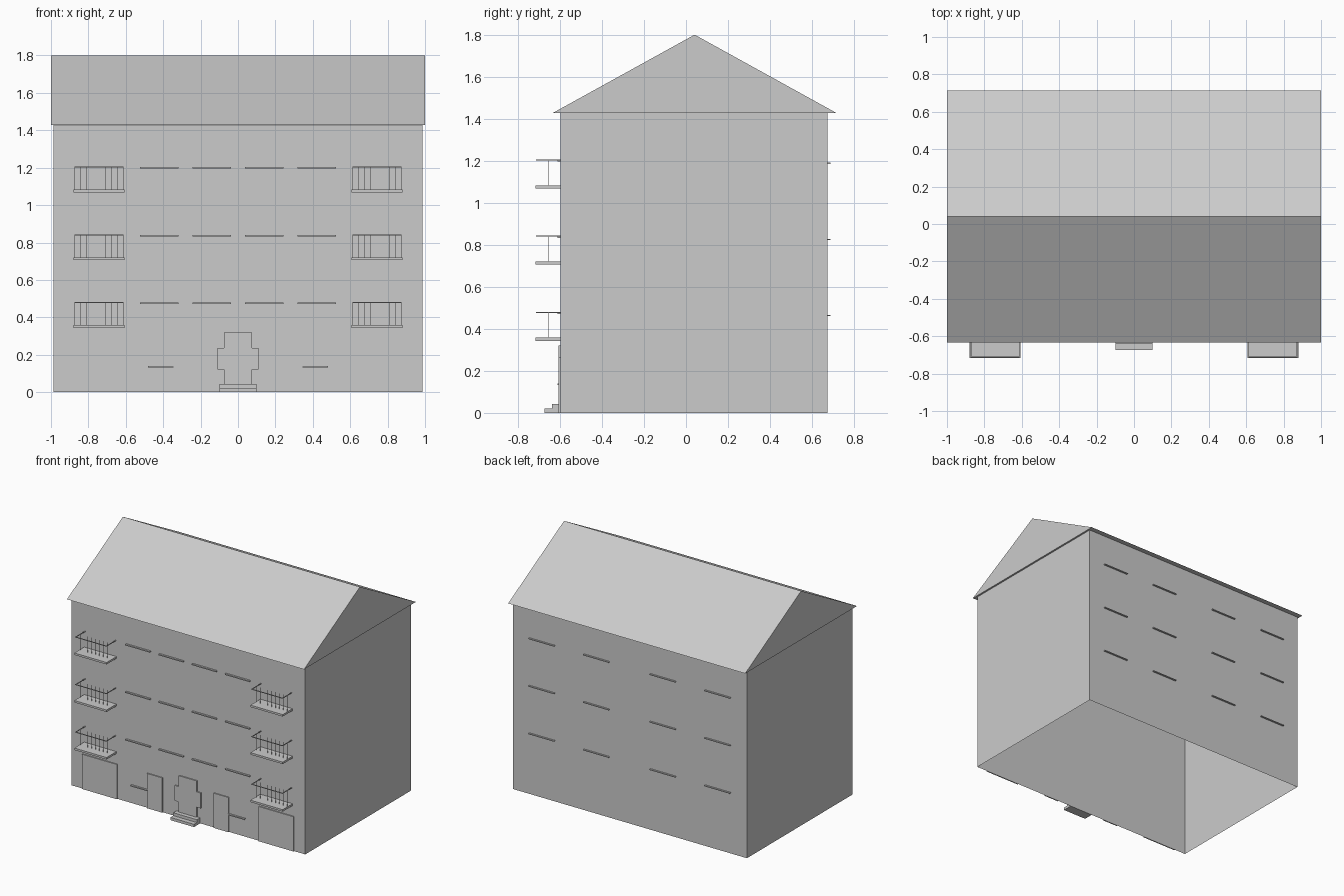
import bpy, bmesh

if "Cube" in bpy.data.objects:
    bpy.data.objects.remove(bpy.data.objects["Cube"])


def make(name, bm):
    bmesh.ops.recalc_face_normals(bm, faces=bm.faces)
    me = bpy.data.meshes.new(name)
    bm.to_mesh(me)
    bm.free()
    ob = bpy.data.objects.new(name, me)
    bpy.context.collection.objects.link(ob)
    return ob


def add_box(bm, x0, x1, y0, y1, z0, z1):
    vs = bmesh.ops.create_cube(bm, size=1)['verts']
    for v in vs:
        v.co = (x1 if v.co.x > 0 else x0, y1 if v.co.y > 0 else y0, z1 if v.co.z > 0 else z0)


def boxes(name, *specs):
    bm = bmesh.new()
    for s in specs:
        add_box(bm, *s)
    return make(name, bm)


def prism(name, pts, offset):
    bm = bmesh.new()
    f = bm.faces.new([bm.verts.new(p) for p in pts])
    ext = bmesh.ops.extrude_face_region(bm, geom=[f])['geom']
    bmesh.ops.translate(bm, vec=offset, verts=[g for g in ext if isinstance(g, bmesh.types.BMVert)])
    return make(name, bm)


FRONT, BACK, EAVE = -0.598, 0.674, 1.428

# main block: four walls, open at the bottom and under the roof
bm = bmesh.new()
add_box(bm, -0.986, 0.986, FRONT, BACK, 0, EAVE)
bm.normal_update()
caps = [f for f in bm.faces if abs(f.normal.z) > 0.9]
bmesh.ops.delete(bm, geom=caps, context='FACES_ONLY')
make("walls", bm)

# gabled roof
prism("roof", [(-1, -0.633, EAVE), (-1, 0.715, EAVE), (-1, 0.041, 1.8)], (2, 0, 0))

# window sills, front and back
for i in range(3):
    z = 0.475 + i * 0.3625
    for x in (-0.42, -0.14, 0.14, 0.42):
        boxes("front_sill", (x - 0.103, x + 0.103, FRONT - 0.014, FRONT, z - 0.004, z + 0.004))
    z -= 0.012
    for x in (-0.742, -0.28, 0.28, 0.742):
        boxes("back_sill", (x - 0.108, x + 0.108, BACK, BACK + 0.013, z - 0.003, z + 0.003))

for s in (-1, 1):
    # ground floor sills and raised door panels
    boxes("low_sill", (s * 0.41 - 0.07, s * 0.41 + 0.07, FRONT - 0.014, FRONT, 0.133, 0.141))
    boxes("garage_door", (s * 0.745 - 0.147, s * 0.745 + 0.147, FRONT - 0.008, FRONT, 0, 0.265))
    boxes("side_panel", (s * 0.28 - 0.064, s * 0.28 + 0.064, FRONT - 0.008, FRONT, 0, 0.265))

    # balconies: slab, U-shaped handrail, row of flat balusters
    for i in range(3):
        z = 0.343 + i * 0.3625
        cx = s * 0.743
        boxes("balcony_slab", (cx - 0.136, cx + 0.136, -0.717, FRONT, z, z + 0.015))
        t = z + 0.138
        a, b = cx - 0.132, cx + 0.132
        boxes("balcony_rail",
              (a, b, -0.713, -0.708, t - 0.005, t),
              (a, a + 0.005, -0.708, FRONT, t - 0.005, t),
              (b - 0.005, b, -0.708, FRONT, t - 0.005, t))
        xs = [a + 0.002 + k * 0.26 / 8 for k in range(9)]
        boxes("balusters", *[(x - 0.001, x + 0.001, -0.656, -0.654, z + 0.015, t - 0.003) for x in xs])

# entrance surround with stepped outline
half = [(0.075, 0), (0.075, 0.12), (0.11, 0.12), (0.11, 0.237), (0.075, 0.237), (0.075, 0.32)]
outline = half + [(-x, z) for x, z in reversed(half)]
prism("entrance", [(x, FRONT - 0.009, z) for x, z in outline], (0, 0.009, 0))

# entrance steps
boxes("lower_step", (-0.1, 0.1, -0.673, FRONT, 0, 0.021))
boxes("upper_step", (-0.1, 0.1, -0.638, FRONT, 0.021, 0.043))
